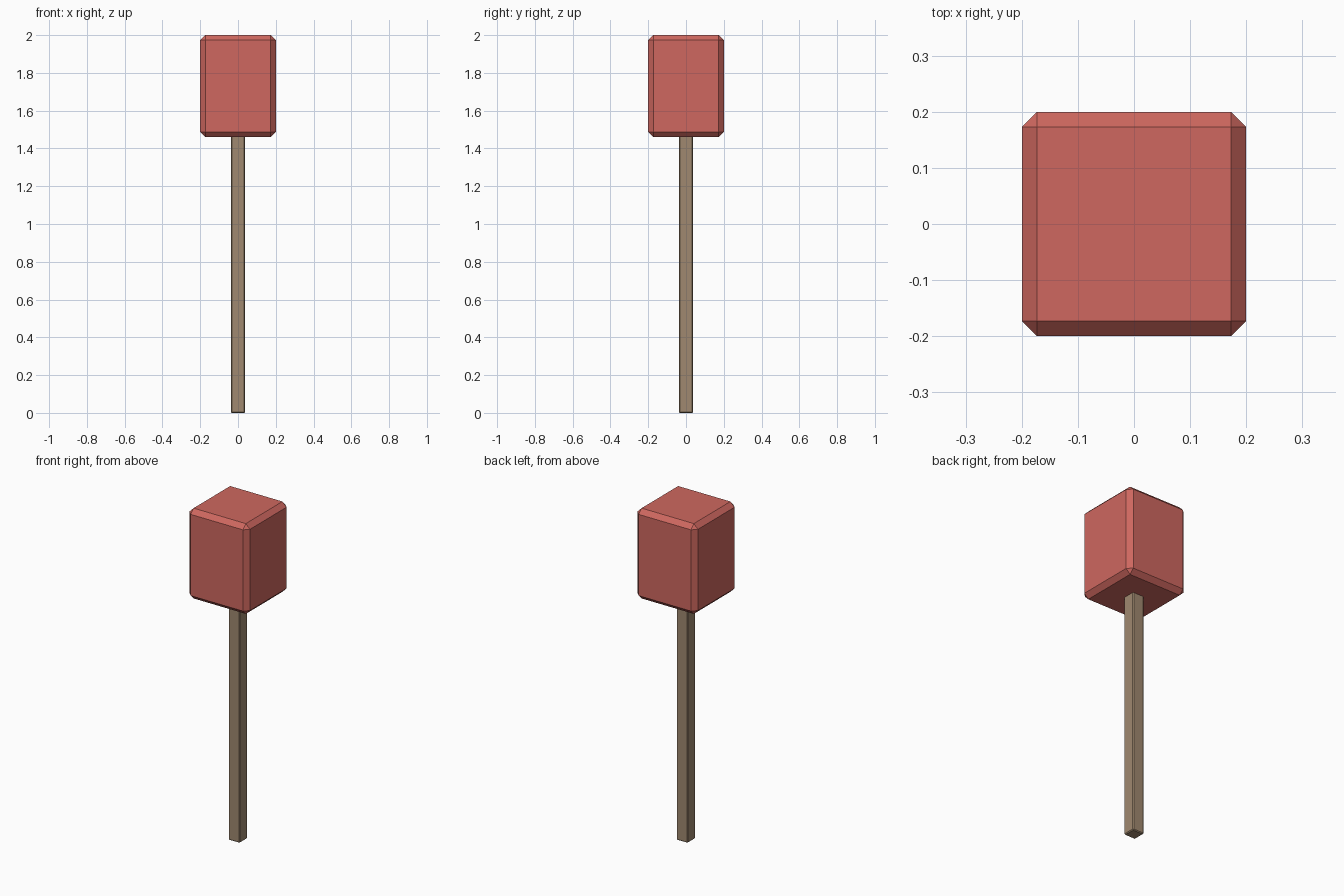
import bpy

default = bpy.data.objects.get("Cube")
if default:
    bpy.data.objects.remove(default, do_unlink=True)


def make_material(name, colour):
    mat = bpy.data.materials.new(name)
    mat.use_nodes = True
    mat.diffuse_color = colour
    mat.node_tree.nodes["Principled BSDF"].inputs["Base Color"].default_value = colour
    return mat


def chamfered_block(name, width, bottom, top, chamfer, mat):
    """Square upright block with a flat chamfer on every edge."""
    bpy.ops.mesh.primitive_cube_add(size=1, location=(0, 0, (bottom + top) / 2))
    block = bpy.context.object
    block.name = name
    block.scale = (width, width, top - bottom)
    bpy.ops.object.transform_apply(location=False, rotation=False, scale=True)
    bevel = block.modifiers.new("chamfer", 'BEVEL')
    bevel.width = chamfer
    bevel.segments = 1
    block.data.materials.append(mat)
    return block


red = make_material("soft red", (0.62, 0.137, 0.115, 1))
wood = make_material("dull brown wood", (0.35, 0.25, 0.16, 1))

# Handle runs up into the underside of the head
chamfered_block("handle", 0.075, 0, 1.47, 0.005, wood)

# Chunky chamfered head
chamfered_block("head", 0.4, 1.46, 2, 0.027, red)
